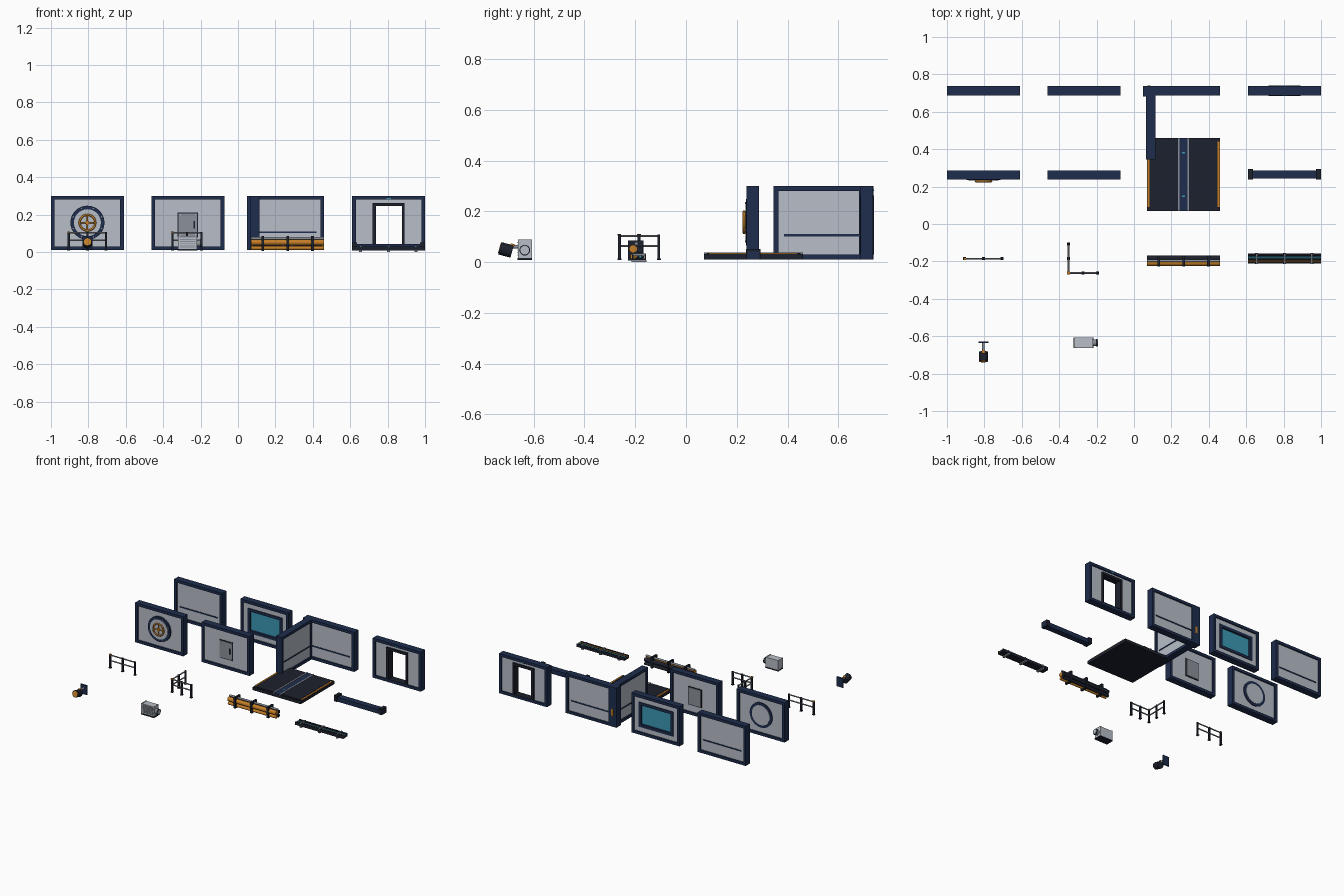
import bpy, math
from mathutils import Matrix, Vector

if "Cube" in bpy.data.objects:
    bpy.data.objects.remove(bpy.data.objects["Cube"])


def mat(name, r, g, b):
    m = bpy.data.materials.new(name)
    m.diffuse_color = (r, g, b, 1)
    m.use_nodes = True
    m.node_tree.nodes["Principled BSDF"].inputs["Base Color"].default_value = m.diffuse_color
    return m


NAVY = mat("navy", .013, .026, .075)
DARK = mat("charcoal", .012, .015, .026)
PALE = mat("pale_grey", .48, .52, .58)
STEEL = mat("steel", .26, .28, .32)
ORANGE = mat("orange", .55, .21, .02)
TEAL = mat("teal", .045, .31, .46)
M = Matrix()  # placement of the module being built


def place(x, y, z=0, turn=0):
    global M
    M = Matrix.Translation((x, y, z)) @ Matrix.Rotation(math.radians(turn), 4, 'Z')


def finish(o, name, m, local):
    o.name = name
    o.data.materials.append(m)
    o.data.transform(M @ local)
    o.matrix_world = Matrix()
    return o


def box(name, x0, x1, y0, y1, z0, z1, m, extra=Matrix()):
    bpy.ops.mesh.primitive_cube_add(size=1)
    loc = Matrix.Translation(((x0 + x1) / 2, (y0 + y1) / 2, (z0 + z1) / 2))
    size = Matrix.Diagonal((x1 - x0, y1 - y0, z1 - z0, 1))
    return finish(bpy.context.object, name, m, extra @ loc @ size)


def rod(name, p, q, r, m, sides=16, extra=Matrix()):
    p, q = Vector(p), Vector(q)
    bpy.ops.mesh.primitive_cylinder_add(vertices=sides, radius=r, depth=(q - p).length)
    rot = (q - p).to_track_quat('Z', 'Y').to_matrix().to_4x4()
    o = finish(bpy.context.object, name, m, extra @ Matrix.Translation((p + q) / 2) @ rot)
    bpy.ops.object.shade_smooth_by_angle(angle=math.radians(35))
    return o


def torus(name, y, z, R, r, m, sides=32):
    bpy.ops.mesh.primitive_torus_add(major_radius=R, minor_radius=r, major_segments=sides, minor_segments=8)
    o = finish(bpy.context.object, name, m,
               Matrix.Translation((0, y, z)) @ Matrix.Rotation(math.pi / 2, 4, 'X'))
    bpy.ops.object.shade_smooth_by_angle(angle=math.radians(50))
    return o


def border(name, outer, inner, d, m):
    """Rectangular surround in xz, half depth d; rects are x0, x1, z0, z1."""
    a, b, c, e = outer
    f, g, h, i = inner
    box(name + "_left", a, f, -d, d, c, e, m)
    box(name + "_right", g, b, -d, d, c, e, m)
    box(name + "_bottom", f, g, -d, d, c, h, m)
    box(name + "_top", f, g, -d, d, i, e, m)


W = .195
IN = (-W + .02, W - .02, .03, .28)


def wall(name, hole=None, strip=False):
    border(name + "_frame", (-W, W, .01, .30), IN, .0245, NAVY)
    if hole:
        border(name + "_panel", IN, hole, .015, PALE)
    else:
        box(name + "_panel", IN[0], IN[1], -.015, .015, IN[2], IN[3], PALE)
    if strip:
        box(name + "_strip", -.155, .155, -.018, .018, .101, .110, NAVY)


BACK, MID, ROW3, ROW4 = .7125, .2625, -.19, -.635
COL = (-.805, -.268, .265, .805)

# plain wall
place(COL[0], BACK)
wall("plain_wall", strip=True)

# window wall
place(COL[1], BACK)
wall("window_wall", hole=(-.14, .14, .065, .245))
border("window_surround", (-.14, .14, .065, .245), (-.12, .12, .085, .225), .021, NAVY)
box("window_glass", -.12, .12, -.006, .006, .085, .225, TEAL)

# corner wall: back leg, side leg, post
place(COL[2], BACK)
wall("corner_back_wall", strip=True)
place(.0895, .540, 0, 90)
wall("corner_side_wall", strip=True)
place(0, 0)
box("corner_post", .048, .112, .682, .7375, .01, .30, NAVY)
box("corner_marker", .072, .088, .735, .7395, .09, .14, ORANGE)

# door wall
place(COL[3], BACK)
D = (-.085, .085, .03, .262)
wall("door_wall", hole=D)
border("door_surround", D, (-.066, .073, .032, .245), .027, DARK)
for s in (-1, 1):
    box("door_light", -.012, .012, s * .025 - .002, s * .025 + .002, .280, .288, TEAL)

# round hatch wall
place(COL[0], MID)
wall("hatch_wall")
rod("hatch_rim", (0, -.027, .157), (0, .021, .157), .091, NAVY, 32)
rod("hatch_disc", (0, -.029, .157), (0, .023, .157), .072, PALE, 32)
torus("hatch_wheel", -.034, .157, .042, .0055, ORANGE)
rod("hatch_hub", (0, -.038, .157), (0, -.025, .157), .011, ORANGE)
for a in (0, 90):
    v = Vector((math.cos(math.radians(a)), 0, math.sin(math.radians(a)))) * .042
    c = Vector((0, -.034, .157))
    rod("hatch_spoke", c - v, c + v, .004, ORANGE, 8)
for k in range(8):
    a = math.radians(22.5 + 45 * k)
    x, z = .082 * math.cos(a), .157 + .082 * math.sin(a)
    rod("hatch_bolt", (x, -.031, z), (x, -.02, z), .004, STEEL, 8)

# access panel wall
place(COL[1], MID)
wall("access_wall")
box("access_surround", -.055, .055, -.018, .018, .078, .212, DARK)
box("access_cover", -.049, .049, -.021, .021, .084, .206, STEEL)
box("access_handle", .030, .037, -.024, -.02, .125, .165, DARK)
for x in (-.041, .041):
    for z in (.092, .198):
        rod("access_bolt", (x, -.023, z), (x, -.02, z), .004, PALE, 8)

# floor tile
place(COL[2], .265)
box("floor_slab", -W, W, -W, W, .01, .032, DARK)
for s in (-1, 1):
    box("floor_plate", min(s * .03, s * .18), max(s * .03, s * .18), -.185, .185, .03, .036, DARK)
    box("floor_edge_stripe", s * .188 - .006, s * .188 + .006, -.175, .175, .03, .036, ORANGE)
    box("floor_rail", s * .026 - .004, s * .026 + .004, -W, W, .03, .037, STEEL)
    box("floor_light", -.009, .009, s * .117 - .004, s * .117 + .004, .033, .036, TEAL)
box("floor_channel", -.022, .022, -W, W, .03, .034, NAVY)

# low skirting beam
place(COL[3], .265)
box("skirting_beam", -W, W, -.022, .022, .01, .042, NAVY)
for s in (-1, 1):
    box("skirting_end", s * .182 - .013, s * .182 + .013, -.028, .028, .01, .052, DARK)

# straight railing
place(COL[0], -.185)


def rail(name, x0, x1, n, skip=0):
    for z in (.063, .103):
        rod(name + "_bar", (x0, 0, z), (x1, 0, z), .0045, STEEL, 10)
    for k in range(skip, n):
        x = x0 + (x1 - x0) * k / (n - 1)
        box(name + "_post", x - .0055, x + .0055, -.0055, .0055, .012, .108, DARK)
        box(name + "_foot", x - .008, x + .008, -.008, .008, .008, .014, DARK)
    box(name + "_cap", x0 - .007, x0 + .007, -.007, .007, .104, .110, ORANGE)


rail("railing", -.1, .1, 3)

# corner railing
place(-.350, -.262)
rail("corner_railing_front", 0, .155, 3)
place(-.350, -.262, 0, 90)
rail("corner_railing_side", 0, .155, 3, 1)

# pipe bundle
place(COL[2], 0)
for name, y, z, r, m in (("main_pipe", -.208, .052, .016, ORANGE), ("lower_pipe", -.208, .022, .011, ORANGE),
                         ("rear_pipe", -.183, .050, .014, DARK), ("upper_pipe", -.196, .073, .007, STEEL),
                         ("rear_lower_pipe", -.183, .022, .011, DARK)):
    rod(name, (-W, y, z), (W, y, z), r, m)
for x in (-.133, 0, .133):
    box("pipe_bracket", x - .007, x + .007, -.228, -.168, .006, .086, DARK)

# cable tray
place(COL[3], 0)
box("tray_base", -W, W, -.211, -.159, .008, .014, DARK)
for y in (-.209, -.161):
    box("tray_side", -W, W, y - .003, y + .003, .008, .030, DARK)
for y, m in ((-.199, ORANGE), (-.189, DARK), (-.180, TEAL), (-.170, DARK)):
    rod("cable", (-W, y, .021), (W, y, .021), .0055, m, 10)
for x in (-.15, 0, .146):
    box("tray_clamp", x - .004, x + .004, -.213, -.157, .026, .034, STEEL)
    box("tray_foot", x - .008, x + .008, -.215, -.155, 0, .009, STEEL)

# spot lamp on a wall plate
place(COL[0], 0)
box("lamp_plate", -.026, .026, -.637, -.629, .015, .085, NAVY)
rod("lamp_arm", (0, -.69, .06), (0, -.634, .06), .007, STEEL)
tilt = Matrix.Translation((0, -.709, .048)) @ Matrix.Rotation(math.radians(-15), 4, 'X')
rod("lamp_head", (0, -.025, 0), (0, .025, 0), .025, DARK, 12, tilt)
rod("lamp_lens", (0, -.027, 0), (0, -.02, 0), .020, ORANGE, 16, tilt)
box("lamp_latch", -.008, .008, .012, .028, .022, .030, ORANGE, tilt)

# vent unit
place(COL[1], ROW4)
box("vent_body", -.053, .048, -.025, .027, .014, .086, PALE)
box("vent_base", -.055, .052, -.029, .029, .008, .016, DARK)
for k in range(6):
    z = .027 + .010 * k
    box("vent_slat", -.042, .040, -.029, -.024, z - .002, z + .002, STEEL)
for x in (-.05, .045):
    box("vent_edge", x - .004, x + .004, -.027, .029, .014, .088, PALE)
rod("vent_duct", (.045, 0, .047), (.073, 0, .047), .018, STEEL, 20)
rod("vent_duct_lip", (.066, 0, .047), (.073, 0, .047), .021, DARK, 20)
rod("vent_duct_face", (.07, 0, .047), (.0745, 0, .047), .016, PALE, 20)
